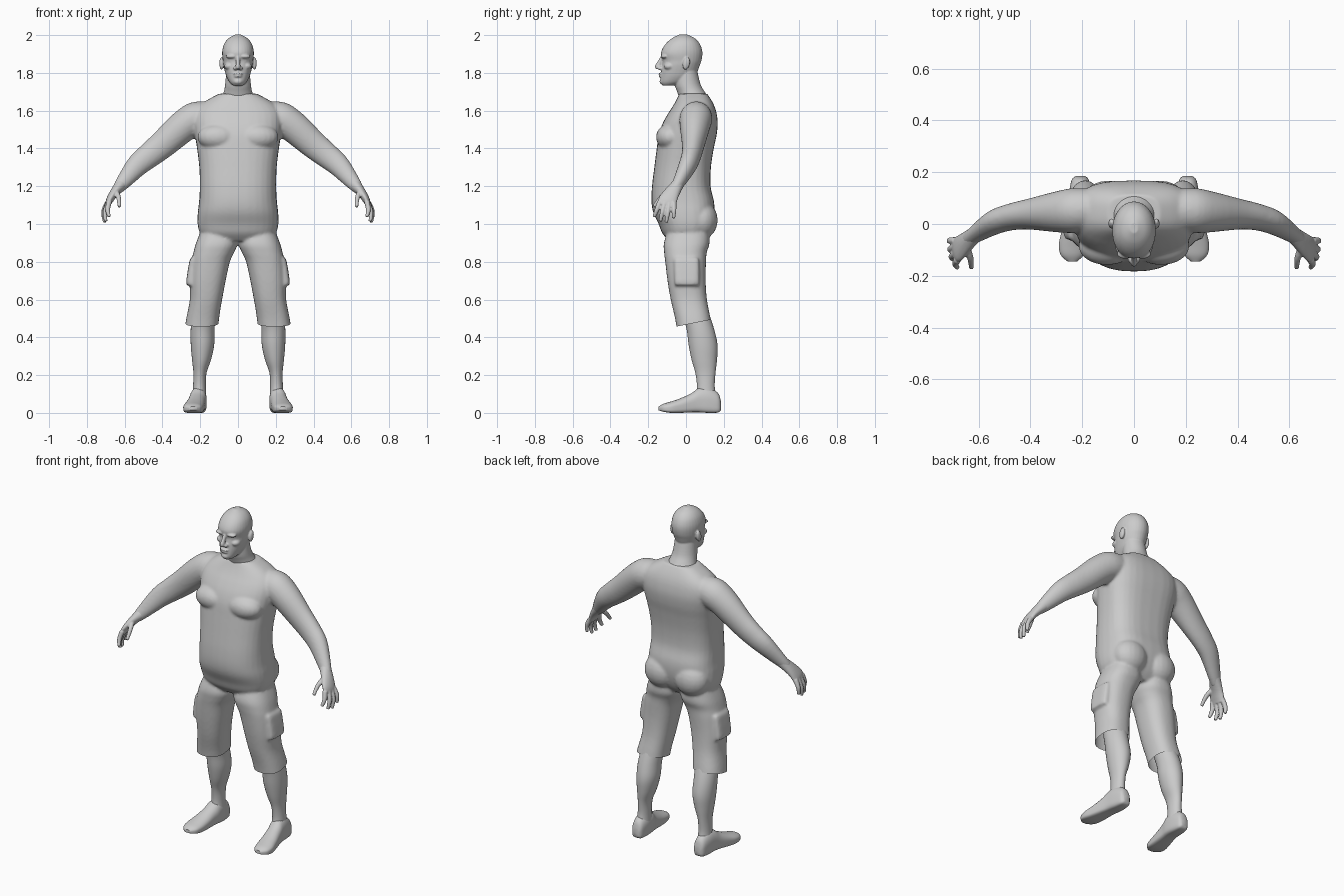
import bpy, bmesh, math
from mathutils import Vector, Matrix

X, Y, Z = Vector((1, 0, 0)), Vector((0, 1, 0)), Vector((0, 0, 1))


def oval(c, u, v, pos=2.0, neg=2.0, n=32):
    """Superellipse ring; pos / neg set the squareness on the +v / -v side."""
    ring = []
    for i in range(n):
        a = 2 * math.pi * i / n
        ca, sa = math.cos(a), math.sin(a)
        e = 2 / (pos if sa > 0 else neg)
        ring.append(c + u * math.copysign(abs(ca) ** e, ca) + v * math.copysign(abs(sa) ** e, sa))
    return ring


def upright(rows, pos=2.0, neg=2.0):
    """Rows of z, x0, x1, y0, y1 -> horizontal rings."""
    return [oval(Vector(((a + b) / 2, (f + k) / 2, z)), X * (b - a) / 2, Y * (k - f) / 2, pos, neg)
            for z, a, b, f, k in rows]


def tube(pts, n=20):
    """Points of x, y, z, depth radius, thickness radius -> rings along the path."""
    p = [Vector(q[:3]) for q in pts]
    rings = []
    for i, q in enumerate(pts):
        t = (p[min(i + 1, len(p) - 1)] - p[max(i - 1, 0)]).normalized()
        u = (Y - t * Y.dot(t)).normalized()
        rings.append(oval(p[i], u * q[3], t.cross(u) * q[4], n=n))
    return rings


def loft(bm, rings, both=True, steps=4):
    """Smoothly interpolated, capped loft, optionally mirrored across x."""
    fine = []
    for i in range(len(rings) - 1):
        q = [rings[max(i - 1, 0)], rings[i], rings[i + 1], rings[min(i + 2, len(rings) - 1)]]
        for s in range(steps):
            t = s / steps
            fine.append([0.5 * (2 * b + (c - a) * t + (2 * a - 5 * b + 4 * c - d) * t * t
                                + (3 * b - a - 3 * c + d) * t ** 3) for a, b, c, d in zip(*q)])
    fine.append(rings[-1])
    for sx in ((1, -1) if both else (1,)):
        vs = [[bm.verts.new((v.x * sx, v.y, v.z)) for v in r] for r in fine]
        n = len(vs[0])
        faces = [bm.faces.new(vs[0]), bm.faces.new(vs[-1])]
        for r0, r1 in zip(vs, vs[1:]):
            faces += [bm.faces.new((r0[i], r0[(i + 1) % n], r1[(i + 1) % n], r1[i])) for i in range(n)]
        bmesh.ops.recalc_face_normals(bm, faces=faces)


def blob(bm, c, s, rot=0.0, both=True):
    """Ellipsoid, optionally mirrored, tilted about x."""
    for sx in ((1, -1) if both else (1,)):
        m = (Matrix.Translation((c[0] * sx, c[1], c[2])) @ Matrix.Rotation(rot, 4, 'X')
             @ Matrix.Diagonal((*s, 1)))
        bmesh.ops.create_uvsphere(bm, u_segments=20, v_segments=12, radius=1, matrix=m)


def finish(bm, name, voxel=0, smooth=0):
    """Make the object; with a voxel size, fuse its volumes and soften the joins."""
    me = bpy.data.meshes.new(name)
    bm.to_mesh(me)
    bm.free()
    ob = bpy.data.objects.new(name, me)
    bpy.context.collection.objects.link(ob)
    if voxel:
        r = ob.modifiers.new("fuse", 'REMESH')
        r.mode, r.voxel_size = 'VOXEL', voxel
        s = ob.modifiers.new("soften", 'SMOOTH')
        s.factor, s.iterations = 0.5, smooth
        dg = bpy.context.evaluated_depsgraph_get()
        dg.update()
        ob.data = bpy.data.meshes.new_from_object(ob.evaluated_get(dg))
        ob.modifiers.clear()
    bpy.context.view_layer.objects.active = ob
    bpy.ops.object.select_all(action='DESELECT')
    ob.select_set(True)
    bpy.ops.object.shade_smooth_by_angle(angle=math.radians(50))
    return ob


# Torso: z, half width, front y, back y
bm = bmesh.new()
torso = [(.91, .16, -.09, .09), (.95, .20, -.125, .12), (1.0, .214, -.145, .14), (1.06, .213, -.173, .15),
         (1.12, .206, -.183, .148), (1.2, .202, -.18, .13), (1.3, .205, -.168, .132), (1.4, .217, -.155, .147),
         (1.47, .228, -.145, .162), (1.53, .235, -.125, .168), (1.58, .232, -.098, .163),
         (1.62, .21, -.072, .152), (1.655, .165, -.052, .135), (1.69, .1, -.035, .112)]
loft(bm, upright([(z, -w, w, f, b) for z, w, f, b in torso], 2.9, 2.4), both=False)
blob(bm, (.105, -.085, 1.46), (.11, .074, .07))
blob(bm, (.1, .085, 1.02), (.105, .083, .1))
# Shorts legs and side pockets
loft(bm, upright([(.98, .02, .19, -.09, .12), (.9, .003, .222, -.117, .125), (.85, .02, .236, -.116, .11),
                  (.8, .043, .246, -.11, .106), (.7, .065, .254, -.098, .104), (.6, .084, .255, -.081, .111),
                  (.5, .1, .274, -.058, .13), (.41, .108, .288, -.043, .145)], 2.4, 2.4))
loft(bm, upright([(.675, .2, .27, -.06, .07), (.7, .2, .274, -.062, .072), (.8, .2, .258, -.065, .07),
                  (.82, .2, .25, -.06, .065)], 4, 4), steps=2)
# Arms
loft(bm, tube([(.12, .06, 1.58, .07, .07), (.22, .053, 1.56, .086, .088), (.29, .047, 1.517, .08, .084),
               (.4, .038, 1.42, .06, .074), (.47, .028, 1.363, .052, .067), (.535, .008, 1.308, .047, .059),
               (.605, -.035, 1.225, .034, .041), (.642, -.062, 1.18, .028, .028)], 32))
body = finish(bm, "clothed_body", .008, 6)
# Open the shorts at the slanted hem
bm = bmesh.new()
bm.from_mesh(body.data)
bmesh.ops.bisect_plane(bm, geom=bm.verts[:] + bm.edges[:] + bm.faces[:], plane_co=(0, -.05, .457),
                       plane_no=(0, -.2, 1), clear_inner=True)
bm.to_mesh(body.data)
bm.free()

# Head and neck
bm = bmesh.new()
head = [(1.733, .026, -.125, -.06), (1.75, .045, -.135, 0), (1.78, .061, -.134, .045), (1.81, .07, -.131, .062),
        (1.84, .077, -.127, .073), (1.865, .08, -.124, .082), (1.9, .084, -.133, .087), (1.93, .081, -.124, .083),
        (1.96, .07, -.102, .069), (1.985, .048, -.072, .044), (2.003, .015, -.035, .005)]
loft(bm, upright([(z, -w, w, f, b) for z, w, f, b in head], 2, 2.2), both=False)
neck = [(1.6, .11, -.03, .13), (1.66, .09, -.035, .124), (1.7, .075, -.047, .099), (1.74, .068, -.06, .077),
        (1.81, .062, -.06, .06)]
loft(bm, upright([(z, -w, w, f, b) for z, w, f, b in neck]), both=False)
# Brow, eyes, cheeks, nose, lips, chin, ears
blob(bm, (.034, -.115, 1.887), (.032, .02, .011))
blob(bm, (.033, -.099, 1.863), (.017, .017, .014))
blob(bm, (.046, -.088, 1.835), (.027, .03, .02))
loft(bm, tube([(0, -.122, 1.885, .012, .011), (0, -.137, 1.86, .012, .01), (0, -.148, 1.835, .017, .013),
               (0, -.146, 1.82, .014, .012)]), both=False)
blob(bm, (.014, -.135, 1.824), (.011, .015, .01))
blob(bm, (0, -.132, 1.795), (.026, .014, .006), both=False)
blob(bm, (0, -.131, 1.782), (.022, .014, .006), both=False)
blob(bm, (0, -.122, 1.754), (.025, .018, .016), both=False)
blob(bm, (.087, .002, 1.85), (.012, .019, .034), -.2)
finish(bm, "head_and_neck", .0045, 3)

# Hands
bm = bmesh.new()
loft(bm, tube([(.61, -.037, 1.218, .03, .034), (.655, -.075, 1.165, .042, .024), (.68, -.097, 1.125, .05, .019),
               (.69, -.1, 1.1, .046, .014)]))
fingers = [((.682, -.138, 1.118), (.69, -.154, 1.075), (.682, -.169, 1.038)),
           ((.688, -.113, 1.11), (.704, -.126, 1.06), (.7, -.136, 1.014)),
           ((.69, -.088, 1.108), (.709, -.097, 1.056), (.706, -.105, 1.008)),
           ((.69, -.065, 1.112), (.711, -.064, 1.07), (.712, -.066, 1.03)),
           ((.648, -.088, 1.175), (.632, -.132, 1.14), (.628, -.17, 1.092))]
for f in fingers:
    loft(bm, tube([(*p, r, r) for p, r in zip(f, (.0145, .0125, .009))]))
finish(bm, "hands", .004, 3)

# Lower legs
bm = bmesh.new()
loft(bm, upright([(.09, .168, .242, .05, .16), (.14, .17, .238, .058, .152), (.21, .167, .236, .05, .156),
                  (.28, .143, .243, .03, .164), (.36, .126, .25, .014, .167), (.45, .124, .25, .002, .147),
                  (.56, .11, .24, -.03, .11)]))
finish(bm, "lower_legs")

# Shoes: y, centre x, half width, sole z, top z
bm = bmesh.new()
shoe = [(.185, .207, .018, .015, .06), (.17, .208, .033, .002, .105), (.12, .209, .042, 0, .135),
        (.07, .212, .045, .003, .133), (.03, .219, .046, .003, .105), (-.03, .229, .051, 0, .077),
        (-.08, .237, .053, 0, .06), (-.12, .239, .044, .006, .048), (-.145, .238, .018, .014, .034)]
loft(bm, [oval(Vector((x, y, (a + b) / 2)), X * w, Z * (b - a) / 2, 2.1, 4.5) for y, x, w, a, b in shoe])
finish(bm, "shoes")
